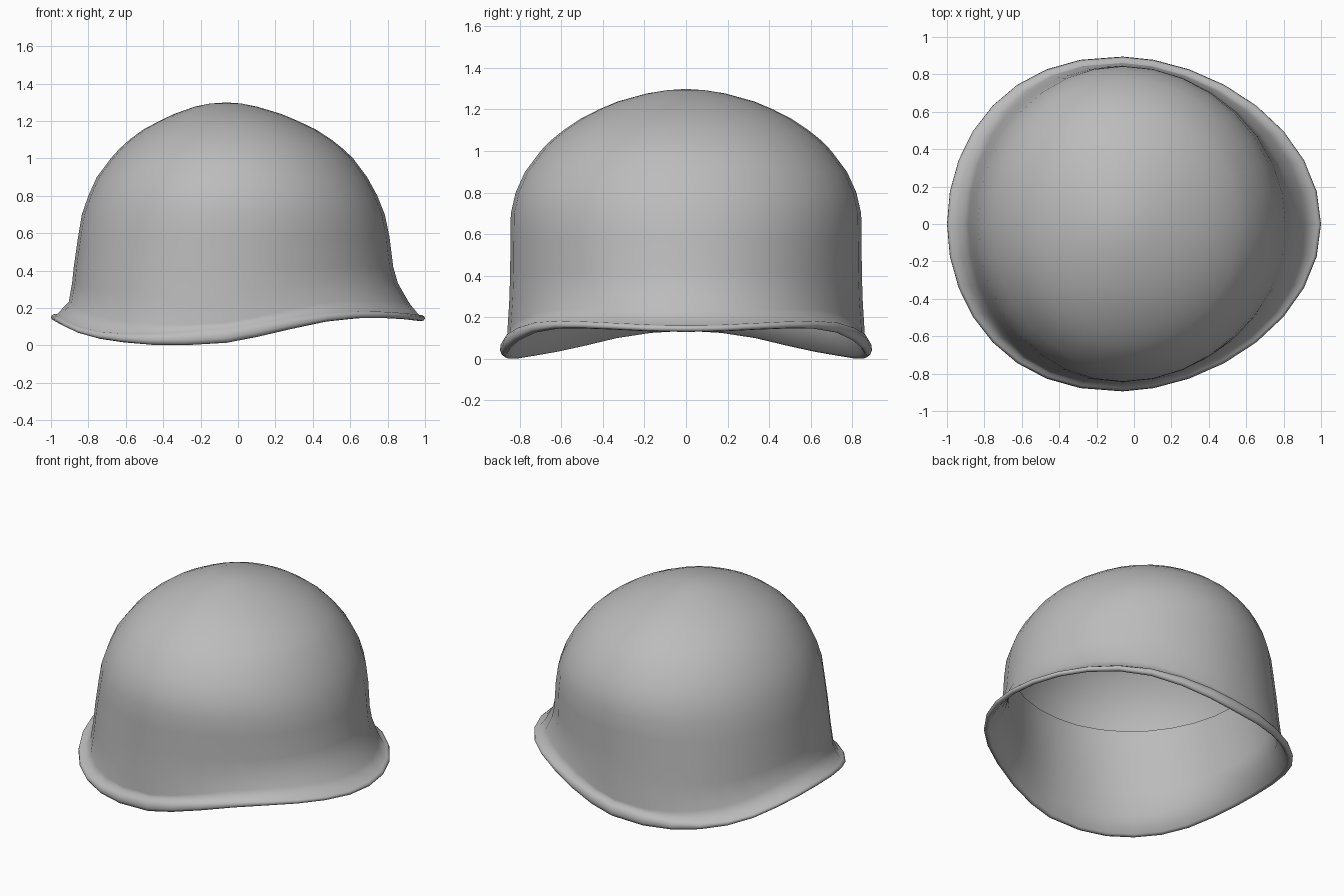
import bpy, bmesh, math

if "Cube" in bpy.data.objects:
    bpy.data.objects.remove(bpy.data.objects["Cube"], do_unlink=True)

SEGS = 32
CENTRE_X = -0.06
# Height of the rim's lower edge around one half, from +x to -x
RIM_Z = [.13, .132, .14, .146, .145, .127, .088, .045, .014, .001,
         .003, .016, .035, .064, .10, .125, .135]

steel = bpy.data.materials.new("steel_grey")
steel.use_nodes = True
steel.diffuse_color = (0.5, 0.5, 0.5, 1)
steel.node_tree.nodes["Principled BSDF"].inputs["Base Color"].default_value = (0.5, 0.5, 0.5, 1)


def ring(bm, x_min, x_max, half_y, height, follow=0.0, full=0.0, lip=0.0):
    """Oval ring; follow = how far it copies the wavy rim, full = how far it takes
    the rim's egg shape, lip = extra height at the sides."""
    verts = []
    for i in range(SEGS):
        a = 2 * math.pi * i / SEGS
        c, s = math.cos(a), math.sin(a)
        if c > 0:
            x = CENTRE_X + (x_max - CENTRE_X) * c ** (1 + 0.14 * full)
        else:
            x = CENTRE_X + (x_min - CENTRE_X) * abs(c) ** (1 - 0.13 * full)
        z = height + follow * RIM_Z[min(i, SEGS - i)] + lip * s ** 6
        verts.append(bm.verts.new((x, half_y * s, z)))
    return verts


def loft(bm, rings):
    for a, b in zip(rings, rings[1:]):
        for i in range(SEGS):
            j = (i + 1) % SEGS
            bm.faces.new((a[i], b[i], b[j], a[j]))


# Dome: x_min, x_max, half_y, height
DOME = [
    (-.15, .02, .09, 1.293), (-.23, .10, .19, 1.277), (-.34, .23, .33, 1.238),
    (-.42, .32, .42, 1.20), (-.505, .415, .508, 1.155), (-.58, .50, .59, 1.10),
    (-.635, .563, .652, 1.05), (-.68, .615, .70, 1.00), (-.755, .69, .775, .90),
    (-.80, .745, .82, .80),
]
# Wall: the same, then follow and fullness
WALL = [
    (-.835, .785, .843, .70, 0, .1), (-.855, .81, .845, .58, 0, .3),
    (-.878, .83, .846, .42, 0, .65), (-.887, .855, .85, .28, .4, .9),
    (-.905, .915, .86, .11, .9, 1.1),
]
# Rolled lip, from the wall over the edge to the inside: inset, height, side lift
LIP = [(.034, .034, .055), (.016, .032, .045), (.003, .024, .03),
       (0, .012, .015), (.008, .003, .004), (.024, 0, 0), (.037, .008, .005)]
THICK = 0.03

bm = bmesh.new()
outer = [ring(bm, *row) for row in DOME + WALL]
lip = [ring(bm, -1 + d, 1 - d, .895 - d, h, 1, 1, up) for d, h, up in LIP]
# Inner lining of the wall, open at its top edge under the dome
lining = [ring(bm, a + THICK, b - THICK, y - THICK, z, follow, full)
          for a, b, y, z, follow, full in reversed(WALL)]
loft(bm, outer + lip + lining)

# Crown
tip = bm.verts.new((CENTRE_X, 0, 1.299))
for i in range(SEGS):
    bm.faces.new((tip, outer[0][i], outer[0][(i + 1) % SEGS]))
bmesh.ops.recalc_face_normals(bm, faces=bm.faces)

mesh = bpy.data.meshes.new("helmet_shell")
bm.to_mesh(mesh)
bm.free()
helmet = bpy.data.objects.new("helmet_shell", mesh)
bpy.context.collection.objects.link(helmet)
mesh.materials.append(steel)
mesh.shade_smooth()
